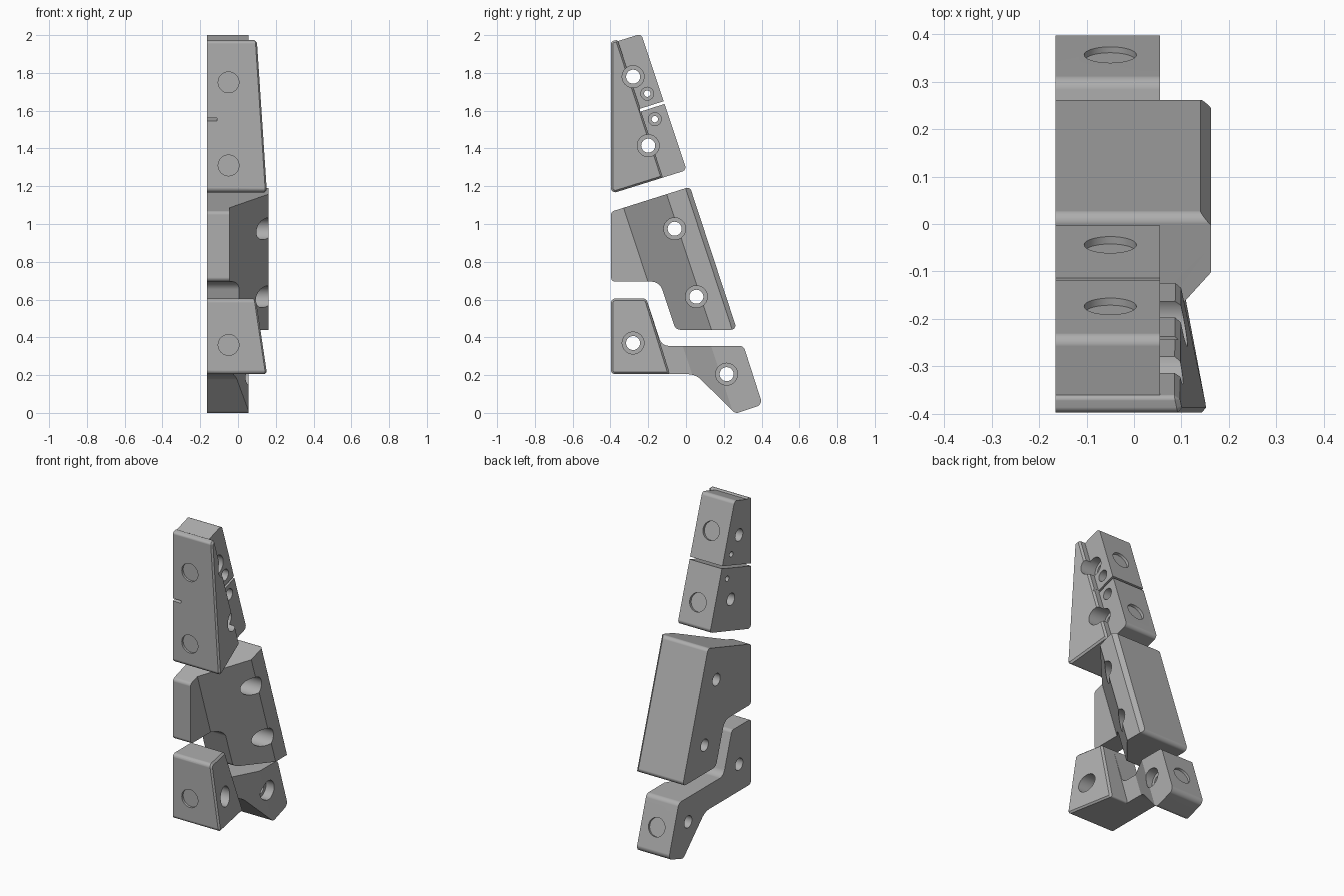
import bpy, bmesh, math
from mathutils import Vector, Matrix

cube = bpy.data.objects.get("Cube")
if cube:
    bpy.data.objects.remove(cube)

LEAN = 0.33                      # backward lean of the rear faces
LEFT, INNER, OUTER = -0.165, 0.055, 0.162
FRONT = -0.397

grey = bpy.data.materials.new("plain grey")
grey.use_nodes = True
GREY = (0.42, 0.42, 0.42, 1)
grey.diffuse_color = GREY
grey.node_tree.nodes["Principled BSDF"].inputs["Base Color"].default_value = GREY


def make(name, bm):
    bmesh.ops.recalc_face_normals(bm, faces=bm.faces)
    mesh = bpy.data.meshes.new(name)
    bm.to_mesh(mesh)
    bm.free()
    mesh.materials.append(grey)
    ob = bpy.data.objects.new(name, mesh)
    bpy.context.collection.objects.link(ob)
    return ob


def fillet(points, steps=5):
    """Round each (y, z, radius) corner of an outline."""
    out = []
    for i, (y, z, r) in enumerate(points):
        p = Vector((y, z))
        if not r:
            out.append(p)
            continue
        a = (Vector(points[i - 1][:2]) - p).normalized()
        b = (Vector(points[(i + 1) % len(points)][:2]) - p).normalized()
        half = a.angle(b) / 2
        start, end = p + a * r / math.tan(half), p + b * r / math.tan(half)
        centre = p + (a + b).normalized() * r / math.sin(half)
        for k in range(steps + 1):
            d = (start.lerp(end, k / steps) - centre).normalized()
            out.append(centre + d * r)
    return out


def loft(bottom, top):
    bm = bmesh.new()
    a = [bm.verts.new(p) for p in bottom]
    b = [bm.verts.new(p) for p in top]
    bm.faces.new(a)
    bm.faces.new(b)
    for i in range(len(a)):
        j = (i + 1) % len(a)
        bm.faces.new((a[i], a[j], b[j], b[i]))
    bmesh.ops.recalc_face_normals(bm, faces=bm.faces)
    return bm


def slab(profile, x0, x1):
    """Side outline extruded across x."""
    pts = fillet(profile)
    return loft([(x0, *p) for p in pts], [(x1, *p) for p in pts])


def leaning_prism(section):
    """(x, u) section extruded along the leaning axis."""
    return loft(*[[(x, u - LEAN * z, z) for x, u in section] for z in (-0.5, 2.5)])


def combine(ob, bm, operation):
    tool = make("cutter", bm)
    tool.hide_render = True
    mod = ob.modifiers.new("combine", 'BOOLEAN')
    mod.object, mod.operation, mod.solver = tool, operation, 'EXACT'
    bpy.context.view_layer.objects.active = ob
    bpy.ops.object.modifier_apply(modifier=mod.name)
    bpy.data.objects.remove(tool)


def drill(ob, centre, axis, radius, depth):
    """Cylinder cut centred on a point, reaching depth to both sides."""
    bm = bmesh.new()
    turn = Vector(axis).to_track_quat('Z', 'Y').to_matrix().to_4x4()
    bmesh.ops.create_cone(bm, cap_ends=True, segments=40, radius1=radius, radius2=radius,
                          depth=2 * depth, matrix=Matrix.Translation(centre) @ turn)
    combine(ob, bm, 'DIFFERENCE')


def screw_hole(ob, y, z, bore=0.037, head=0.058, seat=0.0):
    drill(ob, (0, y, z), (1, 0, 0), bore, 0.5)
    drill(ob, (seat + 0.25, y, z), (1, 0, 0), head, 0.25)


def wedge(profile, x_corner, z_corner, slope_z, slope_y=-0.19):
    """Front block whose outer side falls away to the back and top."""
    bm = slab(profile, LEFT, 0.4)
    normal = Vector((1, -slope_y, -slope_z)).normalized()
    cut = bmesh.ops.bisect_plane(bm, geom=bm.verts[:] + bm.edges[:] + bm.faces[:],
                                 plane_co=(x_corner, FRONT, z_corner), plane_no=normal,
                                 clear_outer=True)
    rim = [e for e in cut["geom_cut"] if isinstance(e, bmesh.types.BMEdge)]
    bmesh.ops.contextual_create(bm, geom=rim)
    bmesh.ops.recalc_face_normals(bm, faces=bm.faces)
    bmesh.ops.bevel(bm, geom=rim, offset=0.016, segments=1, affect='EDGES', clamp_overlap=True)
    return bm


def finish(ob):
    bpy.ops.object.select_all(action='DESELECT')
    ob.select_set(True)
    bpy.context.view_layer.objects.active = ob
    bpy.ops.object.shade_smooth_by_angle(angle=math.radians(28))
    mod = ob.modifiers.new("even shading", 'WEIGHTED_NORMAL')
    mod.keep_sharp = True


BACK_AXIS = (0, 1, LEAN)
FRONT_AXIS = (0, 1, 0)
R = 0.022

# Upper block: narrow body with a wider wedge in front
upper = make("upper_block", slab(
    [(FRONT, 1.16, R), (0.003, 1.285, R), (-0.237, 2.007, R), (FRONT, 1.957, R)], LEFT, INNER))
combine(upper, wedge([(FRONT, 1.16, R), (-0.122, 1.246, 0.01), (-0.363, 1.976, 0.01),
                      (FRONT, 1.966, 0.015)], 0.155, 1.165, -0.066), 'UNION')

# Thin slot splitting the rear, with a slit reaching the front
def slot(y0, x1):
    line = lambda y, side: (y, 1.68 + 0.32 * y + side * 0.008, 0)
    return slab([line(y0, -1), line(0.1, -1), line(0.1, 1), line(y0, 1)], -0.3, x1)

combine(upper, slot(-0.243, 0.3), 'DIFFERENCE')
combine(upper, slot(-0.6, -0.11), 'DIFFERENCE')
for y, z in ((-0.28, 1.78), (-0.2, 1.415)):
    screw_hole(upper, y, z)
for y, z in ((-0.205, 1.69), (-0.165, 1.555)):
    screw_hole(upper, y, z, 0.017, 0.034)
for y, z in ((-0.175, 1.815), (-0.046, 1.425)):
    drill(upper, (-0.05, y, z), BACK_AXIS, 0.055, 0.014)
for z in (1.75, 1.31):
    drill(upper, (-0.05, FRONT, z), FRONT_AXIS, 0.055, 0.014)
finish(upper)

# Middle block: side outline trimmed by a leaning section
middle = make("middle_block", slab(
    [(FRONT, 0.695, R), (-0.14, 0.695, 0.06), (-0.055, 0.44, 0.035),
     (0.27, 0.44, R), (0.021, 1.197, R), (FRONT, 1.065, R)], LEFT, OUTER))
combine(middle, leaning_prism([(-0.3, -0.6), (-0.045, -0.6), (-0.045, 0.028), (OUTER, 0.28),
                               (OUTER, 0.39), (0.14, 0.416), (0.14, 0.6), (-0.3, 0.6)]),
        'INTERSECT')
for y, z in ((-0.06, 0.975), (0.055, 0.615)):
    screw_hole(middle, y, z)
finish(middle)

# Lower block: front wedge, thin arm and rear foot
lower = make("lower_block", slab(
    [(FRONT, 0.205, R), (0.05, 0.205, 0.1), (0.262, -0.004, 0.03), (0.405, 0.044, 0.03),
     (0.305, 0.355, 0.03), (-0.128, 0.355, 0.05), (-0.21, 0.605, R), (FRONT, 0.605, R)],
    LEFT, INNER))
combine(lower, leaning_prism([(-0.3, -0.6), (-0.025, -0.6), (-0.025, 0.1), (INNER, 0.25),
                              (INNER, 0.9), (-0.3, 0.9)]), 'INTERSECT')
combine(lower, wedge([(FRONT, 0.205, R), (-0.085, 0.205, 0.01), (-0.21, 0.605, R),
                      (FRONT, 0.605, R)], 0.155, 0.21, -0.15), 'UNION')
screw_hole(lower, -0.28, 0.37)
screw_hole(lower, 0.215, 0.205)
drill(lower, (-0.05, 0.357, 0.195), BACK_AXIS, 0.055, 0.014)
drill(lower, (-0.05, FRONT, 0.36), FRONT_AXIS, 0.055, 0.014)
finish(lower)
